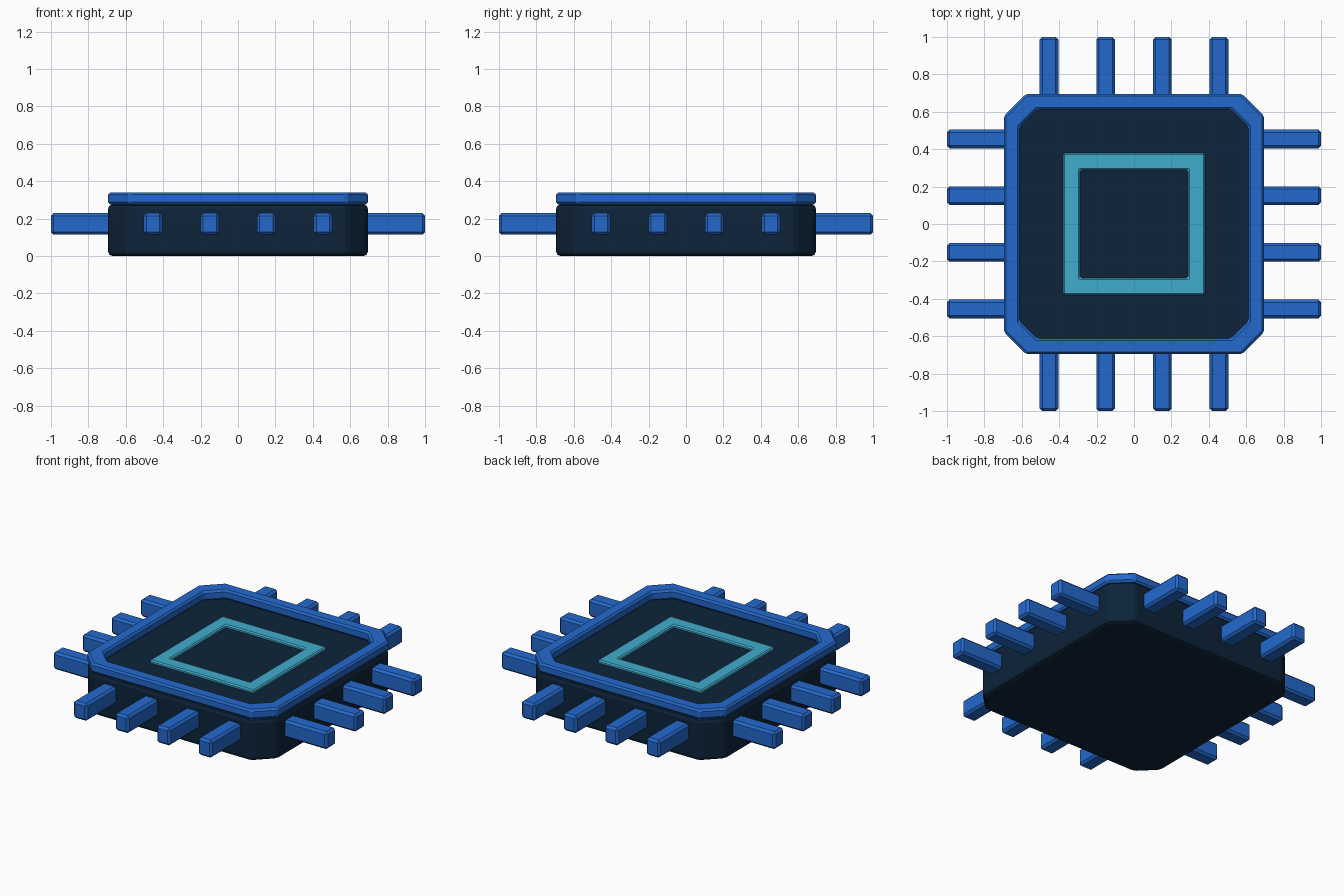
import bpy
import bmesh
import math

if "Cube" in bpy.data.objects:
    bpy.data.objects.remove(bpy.data.objects["Cube"], do_unlink=True)


def material(name, rgb):
    mat = bpy.data.materials.new(name)
    mat.use_nodes = True
    mat.diffuse_color = (*rgb, 1)
    mat.node_tree.nodes["Principled BSDF"].inputs["Base Color"].default_value = (*rgb, 1)
    return mat


navy = material("dark navy", (0.004, 0.017, 0.042))
blue = material("bright blue", (0.017, 0.141, 0.61))
cyan = material("cyan", (0.051, 0.413, 0.617))


def outline(half, cut):
    """Square outline, with cut corners when cut is above zero."""
    points = []
    for i in range(4):
        c, s = round(math.cos(i * math.pi / 2)), round(math.sin(i * math.pi / 2))
        corner = [(half, half - cut), (half - cut, half)] if cut else [(half, half)]
        points += [(x * c - y * s, x * s + y * c) for x, y in corner]
    return points


def finish(name, bm, mat, bevel, segments=1):
    bmesh.ops.recalc_face_normals(bm, faces=bm.faces)
    mesh = bpy.data.meshes.new(name)
    bm.to_mesh(mesh)
    bm.free()
    mesh.materials.append(mat)
    obj = bpy.data.objects.new(name, mesh)
    bpy.context.collection.objects.link(obj)
    mod = obj.modifiers.new("soft edges", "BEVEL")
    mod.width = bevel
    mod.segments = segments
    mod.limit_method = "ANGLE"
    mod.angle_limit = math.radians(30)
    return obj


def slab(name, half, cut, z0, z1, mat, bevel, segments):
    bm = bmesh.new()
    low, high = ([bm.verts.new((x, y, z)) for x, y in outline(half, cut)] for z in (z0, z1))
    bm.faces.new(low)
    bm.faces.new(high)
    n = len(low)
    for i in range(n):
        j = (i + 1) % n
        bm.faces.new((low[i], low[j], high[j], high[i]))
    return finish(name, bm, mat, bevel, segments)


def ring(name, outer, inner, z0, z1, mat, bevel):
    """Frame swept around: outer and inner are (half, cut) pairs."""
    bm = bmesh.new()
    section = [(outer, z0), (outer, z1), (inner, z1), (inner, z0)]
    loops = [[bm.verts.new((x, y, z)) for x, y in outline(*shape)] for shape, z in section]
    n = len(loops[0])
    for k in range(4):
        a, b = loops[k], loops[(k + 1) % 4]
        for i in range(n):
            j = (i + 1) % n
            bm.faces.new((a[i], a[j], b[j], b[i]))
    return finish(name, bm, mat, bevel)


# Chip body, raised border and centre frame
slab("chip_body", 0.695, 0.115, 0, 0.277, navy, 0.025, 2)
ring("top_border", (0.695, 0.115), (0.612, 0.095), 0.277, 0.34, blue, 0.012)
ring("centre_frame", (0.38, 0), (0.288, 0), 0.265, 0.296, cyan, 0.008)

# Four pins on each side
sides = ["right", "front", "left", "back"]
for side, label in enumerate(sides):
    angle = math.pi + side * math.pi / 2
    c, s = round(math.cos(angle)), round(math.sin(angle))
    for i in range(4):
        along = (i - 1.5) * 0.303
        bm = bmesh.new()
        bmesh.ops.create_cube(bm, size=1)
        for v in bm.verts:
            x, y = 0.82 + v.co.x * 0.36, along + v.co.y * 0.1
            v.co = (x * c - y * s, x * s + y * c, 0.172 + v.co.z * 0.115)
        finish(f"{label}_pin_{i + 1}", bm, blue, 0.014)
